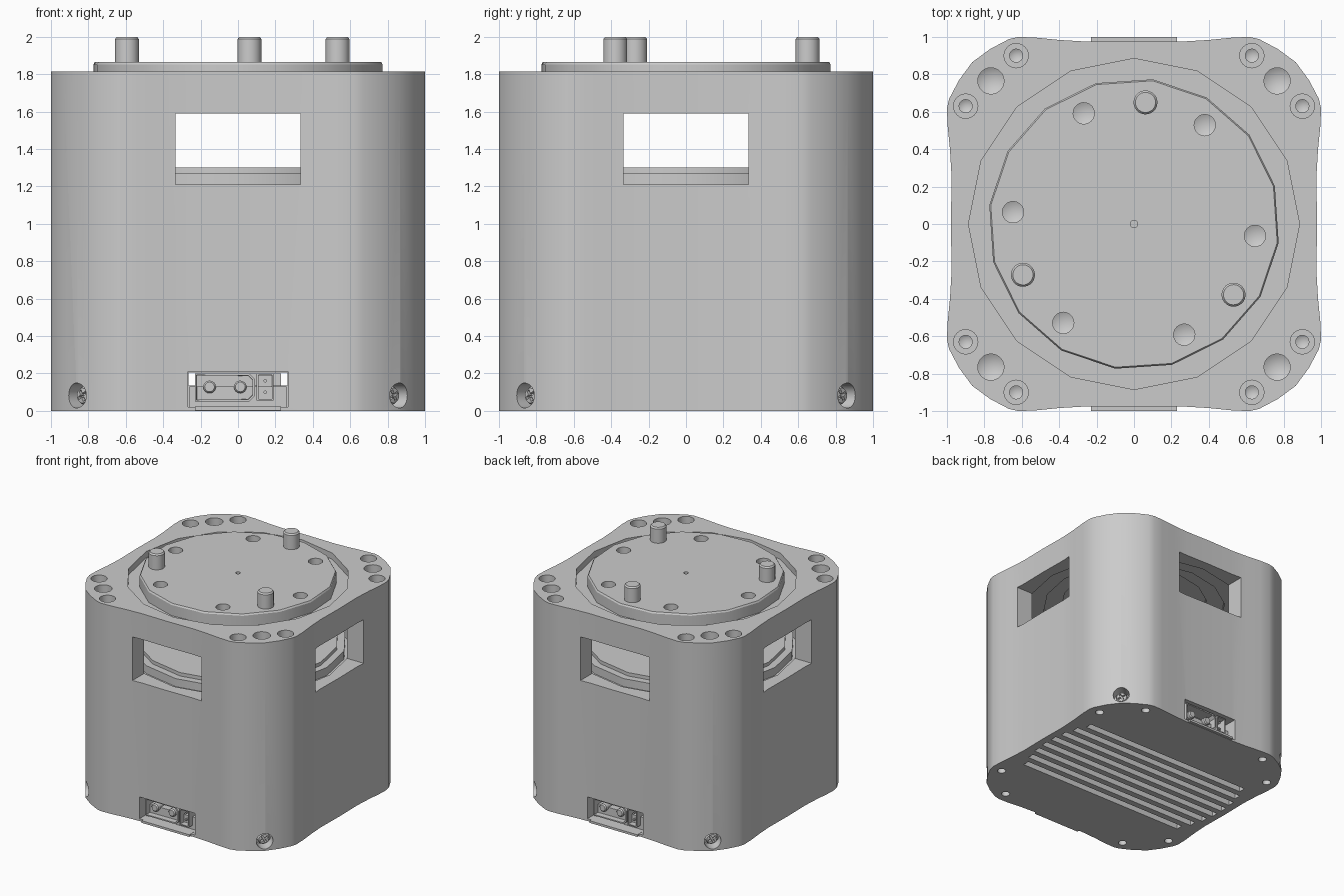
import bpy
import bmesh
from math import pi, sin, cos, radians, sqrt
from mathutils import Matrix

cube = bpy.data.objects.get("Cube")
if cube:
    bpy.data.objects.remove(cube, do_unlink=True)

grey = bpy.data.materials.new("plain_grey")
grey.use_nodes = True
grey.diffuse_color = (0.6, 0.6, 0.6, 1)
for node in grey.node_tree.nodes:
    if node.type == 'BSDF_PRINCIPLED':
        node.inputs["Base Color"].default_value = grey.diffuse_color


def lathe(bm, profile, sides=24, matrix=Matrix(), start=0.0):
    """Closed solid of revolution; profile runs from axis to axis."""
    rings = []
    for r, z in profile:
        if r == 0:
            rings.append([bm.verts.new(matrix @ Matrix.Translation((0, 0, z)).translation)] * sides)
        else:
            angles = [start + 2 * pi * i / sides for i in range(sides)]
            rings.append([bm.verts.new(matrix @ Matrix.Translation((r * cos(a), r * sin(a), z)).translation)
                          for a in angles])
    for low, high in zip(rings, rings[1:]):
        for i in range(sides):
            j = (i + 1) % sides
            corners = list(dict.fromkeys((low[i], low[j], high[j], high[i])))
            bm.faces.new(corners)


def prism(bm, outline, low, high, matrix=Matrix()):
    """Outline in local XY extruded along local Z; returns the top face."""
    rows = [[bm.verts.new(matrix @ Matrix.Translation((x, y, z)).translation) for x, y in outline]
            for z in (low, high)]
    bm.faces.new(list(reversed(rows[0])))
    count = len(outline)
    for i in range(count):
        j = (i + 1) % count
        bm.faces.new((rows[0][i], rows[0][j], rows[1][j], rows[1][i]))
    return bm.faces.new(rows[1])


def box(bm, x, y, z, matrix=Matrix()):
    prism(bm, [(x[0], y[0]), (x[1], y[0]), (x[1], y[1]), (x[0], y[1])], z[0], z[1], matrix)


def finish(bm, name, cutters=()):
    """Make the object, cut it with each cutter mesh and shade it."""
    def make(b, title):
        bmesh.ops.recalc_face_normals(b, faces=b.faces)
        mesh = bpy.data.meshes.new(title)
        b.to_mesh(mesh)
        b.free()
        mesh.materials.append(grey)
        obj = bpy.data.objects.new(title, mesh)
        bpy.context.collection.objects.link(obj)
        return obj

    obj = make(bm, name)
    tools = [make(c, name + "_cutter") for c in cutters]
    for tool in tools:
        tool.hide_render = True
        mod = obj.modifiers.new("cut", 'BOOLEAN')
        mod.operation = 'DIFFERENCE'
        mod.solver = 'EXACT'
        mod.object = tool
    bpy.context.view_layer.update()
    if tools:
        graph = bpy.context.evaluated_depsgraph_get()
        cut_mesh = bpy.data.meshes.new_from_object(obj.evaluated_get(graph))
        obj.modifiers.clear()
        obj.data = cut_mesh
        for tool in tools:
            bpy.data.objects.remove(tool, do_unlink=True)
    bpy.ops.object.select_all(action='DESELECT')
    obj.select_set(True)
    bpy.context.view_layer.objects.active = obj
    bpy.ops.object.shade_smooth_by_angle(angle=radians(30))
    return obj


def turn(degrees):
    return Matrix.Rotation(radians(degrees), 4, 'Z')


def spot(x, y, z=0):
    return Matrix.Translation((x, y, z))


QUARTERS = (0, 90, 180, 270)
TOP = 1.815
LID = 1.865

# Body outline: slightly concave sides and rounded corner faces
half = [(0.25, 0.975), (0.4, 0.984), (0.53, 0.997), (0.62, 1.0), (0.67, 0.988), (0.77, 0.935)]
side = [(-x, y) for x, y in reversed(half)] + [(0, 0.979)] + half + [(0.865, 0.865)]
outline = []
for q in QUARTERS:
    m = turn(-q)
    outline += [tuple((m @ spot(x, y).translation).xy) for x, y in side]
outline.reverse()
body = bmesh.new()
prism(body, outline, 0, TOP)

# Round chamber, side windows, connector bays and the passage between them
bore, windows, bays, passage, holes, grooves = [bmesh.new() for _ in range(6)]
lathe(bore, [(0, 1.2), (0.885, 1.2), (0.885, 2), (0, 2)], 16)
for q in QUARTERS:
    box(windows, (-0.333, 0.333), (0.7, 1.1), (1.21, 1.59), turn(q))
for q in (0, 180):
    box(bays, (-0.268, 0.268), (-1.1, -0.7), (0.02, 0.21), turn(q))
box(passage, (-0.265, 0.265), (-0.8, 0.8), (0.135, 0.205))

# Corner holes on top and bottom, and recesses for the corner screws
for q in QUARTERS:
    for x, y in ((0.63, 0.9), (0.9, 0.63)):
        place = turn(q) @ spot(x, y)
        lathe(holes, [(0, 1.5), (0.035, 1.52), (0.035, 1.7), (0.065, 1.7), (0.065, 1.9), (0, 1.9)], 24, place)
        lathe(holes, [(0, -0.1), (0.035, -0.1), (0.035, 0.05), (0, 0.05)], 16, place)
    lathe(holes, [(0, 1.62), (0.07, 1.66), (0.07, 1.9), (0, 1.9)], 24, turn(q) @ spot(0.765, 0.765))
    outward = turn(q + 45) @ spot(0, 0, 0.082) @ Matrix.Rotation(pi / 2, 4, 'Y')
    lathe(holes, [(0, 1.12), (0.067, 1.12), (0.067, 1.3), (0, 1.3)], 24, outward)

    # Corner screws with a cross slot
    head, slot = bmesh.new(), bmesh.new()
    lathe(head, [(0, 1.1), (0.05, 1.1), (0.05, 1.16), (0.04, 1.178), (0, 1.182)], 20, outward)
    a, b = 0.008, 0.032
    cross = [(a, a), (a, b), (-a, b), (-a, a), (-b, a), (-b, -a),
             (-a, -a), (-a, -b), (a, -b), (a, -a), (b, -a), (b, a)]
    prism(slot, cross, 1.155, 1.25, outward @ turn(30))
    finish(head, "corner_screw", [slot])

# Cooling grooves under the base
for i in range(8):
    y = (i - 3.5) * 0.115
    reach = sqrt(0.92 ** 2 - y * y)
    box(grooves, (-reach, reach), (y - 0.03, y + 0.03), (-0.1, 0.1))
finish(body, "body", [bore, windows, bays, passage, holes, grooves])

# Fixed core inside the chamber, seen through the windows
core = bmesh.new()
lathe(core, [(0, 1.15), (0.86, 1.15), (0.86, 1.27), (0.8, 1.27), (0.8, 1.3), (0, 1.3)], 16)
finish(core, "inner_core")

# Ring carrying the lid
carrier = bmesh.new()
lathe(carrier, [(0, 1.7), (0.6, 1.7), (0.6, 1.65), (0.75, 1.65), (0.75, 1.61),
                (0.9, 1.61), (0.9, 1.76), (0, 1.76)], 16)
finish(carrier, "lid_carrier")

# Lid with drilled holes
lid, drills = bmesh.new(), bmesh.new()
lathe(lid, [(0, 1.74), (0.78, 1.74), (0.78, 1.852), (0.772, LID), (0, LID)], 16, start=radians(15.1))
for i in range(6):
    lathe(drills, [(0, 1.765), (0.057, 1.79), (0.057, 1.9), (0, 1.9)], 20, turn(54.4 + 60 * i) @ spot(0.65, 0))
lathe(drills, [(0, 1.8), (0.02, 1.8), (0.02, 1.9), (0, 1.9)], 16)
finish(lid, "lid", [drills])

# Three locating pins
for i in range(3):
    pin = bmesh.new()
    lathe(pin, [(0, 1.85), (0.064, 1.85), (0.064, 1.988), (0.054, 2), (0, 2)], 24, turn(84.6 + 120 * i) @ spot(0.653, 0))
    finish(pin, "locating_pin")


def socket(name, shape, depth, matrix):
    """Hollow connector housing whose opening faces outwards."""
    bm = bmesh.new()
    front = prism(bm, shape, 0.72, 0.95, matrix)
    bmesh.ops.recalc_face_normals(bm, faces=bm.faces)
    bmesh.ops.inset_individual(bm, faces=[front], thickness=0.013)
    bmesh.ops.inset_individual(bm, faces=[front], thickness=0.001, depth=-depth)
    finish(bm, name)


# Connectors at front and back
for q in (0, 180):
    facing = turn(q) @ Matrix.Rotation(pi / 2, 4, 'X')
    power = [(-0.23, 0.05), (0.06, 0.05), (0.09, 0.08), (0.09, 0.17), (0.06, 0.2), (-0.23, 0.2)]
    socket("power_socket", power, 0.12, facing)
    signal = [(0.1, 0.055), (0.19, 0.055), (0.19, 0.2), (0.1, 0.2)]
    socket("signal_socket", signal, 0.12, facing)
    pins = bmesh.new()
    for x in (-0.152, 0.012):
        lathe(pins, [(0, 0.8), (0.034, 0.8), (0.034, 0.925), (0.026, 0.935), (0, 0.935)], 16, facing @ spot(x, 0.128))
    for z in (0.1, 0.16):
        lathe(pins, [(0, 0.8), (0.009, 0.8), (0.009, 0.93), (0, 0.93)], 8, facing @ spot(0.145, z))
    finish(pins, "connector_pins")
    mount = bmesh.new()
    box(mount, (-0.26, 0.26), (-0.9, -0.72), (0.015, 0.13), turn(q))
    finish(mount, "connector_mount", [])
    shelf = bmesh.new()
    box(shelf, (-0.23, 0.23), (-1.0, -0.72), (0.003, 0.022), turn(q))
    finish(shelf, "connector_shelf")
